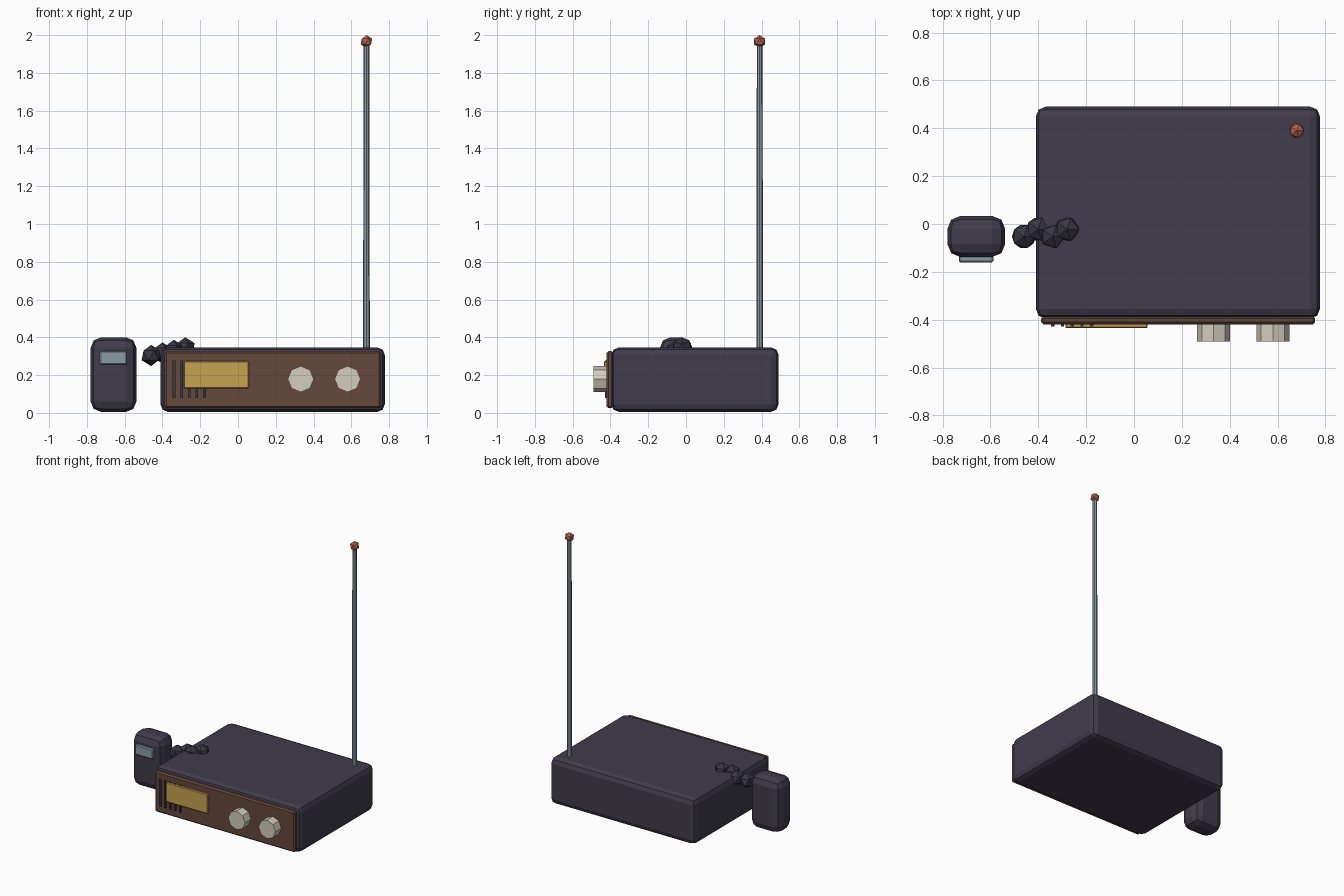
import bpy, math
from mathutils import Vector

if "Cube" in bpy.data.objects:
    bpy.data.objects.remove(bpy.data.objects["Cube"])


def material(name, rgb):
    m = bpy.data.materials.new(name)
    m.diffuse_color = (*rgb, 1)
    m.use_nodes = True
    m.node_tree.nodes["Principled BSDF"].inputs["Base Color"].default_value = m.diffuse_color
    return m


DARK = material("dark_plastic", (0.052, 0.045, 0.072))
CORD = material("cord_rubber", (0.04, 0.038, 0.055))
WOOD = material("brown_panel", (0.13, 0.065, 0.045))
GOLD = material("amber_display", (0.56, 0.36, 0.08))
CREAM = material("cream_knob", (0.66, 0.61, 0.52))
STEEL = material("steel", (0.25, 0.33, 0.37))
RED = material("red_tip", (0.5, 0.13, 0.08))


def finish(name, mat):
    ob = bpy.context.object
    ob.name = name
    ob.data.materials.append(mat)
    return ob


def box(name, lo, hi, mat, bevel=0, segments=2):
    """Box between two corners, with rounded edges."""
    lo, hi = Vector(lo), Vector(hi)
    bpy.ops.mesh.primitive_cube_add(size=1, location=(lo + hi) / 2)
    ob = finish(name, mat)
    for v in ob.data.vertices:
        v.co = v.co * (hi - lo)
    if bevel:
        mod = ob.modifiers.new("bevel", 'BEVEL')
        mod.width, mod.segments = bevel, segments
    return ob


def ball(name, centre, radius, mat):
    bpy.ops.mesh.primitive_ico_sphere_add(subdivisions=1, radius=radius, location=centre)
    return finish(name, mat)


# Radio body and front panel
box("radio_body", (-0.41, -0.395, 0.005), (0.777, 0.49, 0.347), DARK, 0.04)
box("front_panel", (-0.388, -0.42, 0.025), (0.757, -0.385, 0.327), WOOD, 0.01, 1)

# Tuning display and speaker slits
box("display", (-0.287, -0.435, 0.13), (0.057, -0.41, 0.275), GOLD, 0.005, 1)
for i in range(5):
    x = -0.339 + i * 0.0405
    box(f"speaker_slit_{i + 1}", (x - 0.007, -0.428, 0.078), (x + 0.007, -0.41, 0.278), CORD)

# Octagonal knobs
for i, x in enumerate((0.332, 0.58)):
    bpy.ops.mesh.primitive_cylinder_add(vertices=8, radius=0.069, depth=0.08,
                                        location=(x, -0.45, 0.179),
                                        rotation=(math.pi / 2, 0, 0))
    finish(f"knob_{i + 1}", CREAM)

# Antenna with tip
bpy.ops.mesh.primitive_cone_add(vertices=8, radius1=0.018, radius2=0.015, depth=1.64,
                                location=(0.68, 0.39, 1.14))
finish("antenna", STEEL)
ball("antenna_tip", (0.68, 0.39, 1.966), 0.034, RED)

# Handset and its window
box("handset", (-0.78, -0.138, 0.005), (-0.538, 0.034, 0.4), DARK, 0.055)
box("handset_window", (-0.732, -0.16, 0.255), (-0.587, -0.132, 0.328), STEEL, 0.006, 1)

# Cord beads zigzagging from the handset to the body
for i in range(4):
    ball(f"cord_bead_{i + 1}", (-0.46 + 0.06 * i, -0.052 if i % 2 == 0 else -0.022,
                                0.304 + 0.0135 * i), 0.056, CORD)
